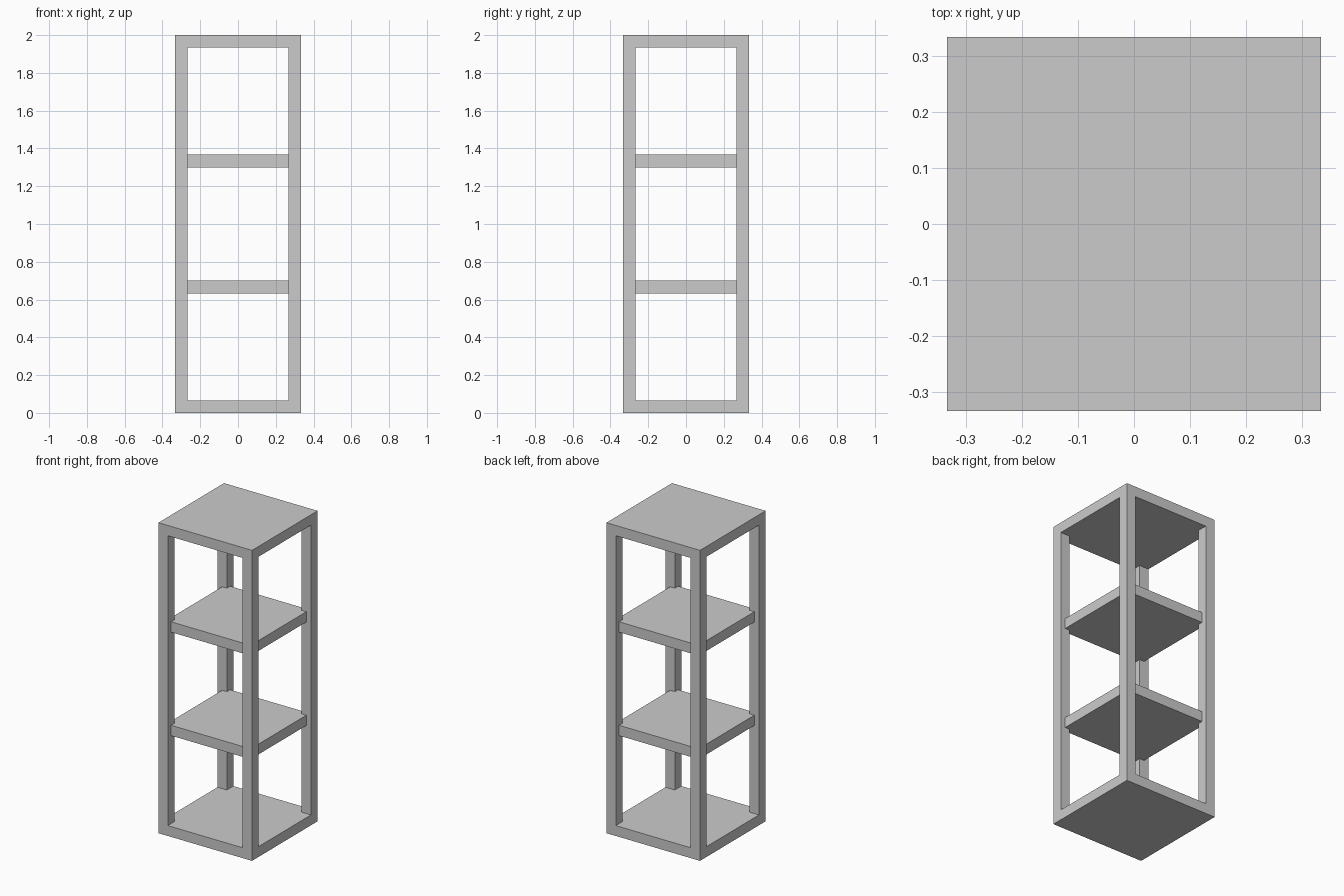
import bpy

if "Cube" in bpy.data.objects:
    bpy.data.objects.remove(bpy.data.objects["Cube"])

W, H, T = 2 / 3, 2.0, 1 / 15  # outer width, height, board thickness


def box(name, size, z):
    bpy.ops.mesh.primitive_cube_add(size=1, location=(0, 0, z))
    ob = bpy.context.object
    ob.name = name
    ob.scale = size
    bpy.ops.object.transform_apply(location=True, rotation=False, scale=True)
    return ob


# Frame: one block with openings cut through front-back and side-side,
# leaving four corner posts plus flush top and bottom slabs
frame = box("frame", (W, W, H), H / 2)
opening = W - 2 * T
for name, size in (("front_opening", (opening, 1, H - 2 * T)),
                   ("side_opening", (1, opening, H - 2 * T))):
    cutter = box(name, size, H / 2)
    mod = frame.modifiers.new(name, 'BOOLEAN')
    mod.operation = 'DIFFERENCE'
    mod.solver = 'EXACT'
    mod.object = cutter
    bpy.context.view_layer.objects.active = frame
    bpy.ops.object.modifier_apply(modifier=name)
    bpy.data.objects.remove(cutter)

# Shelves: set halfway into the posts
for name, z in (("lower_shelf", H / 3), ("upper_shelf", 2 * H / 3)):
    box(name, (W - T, W - T, T), z)
